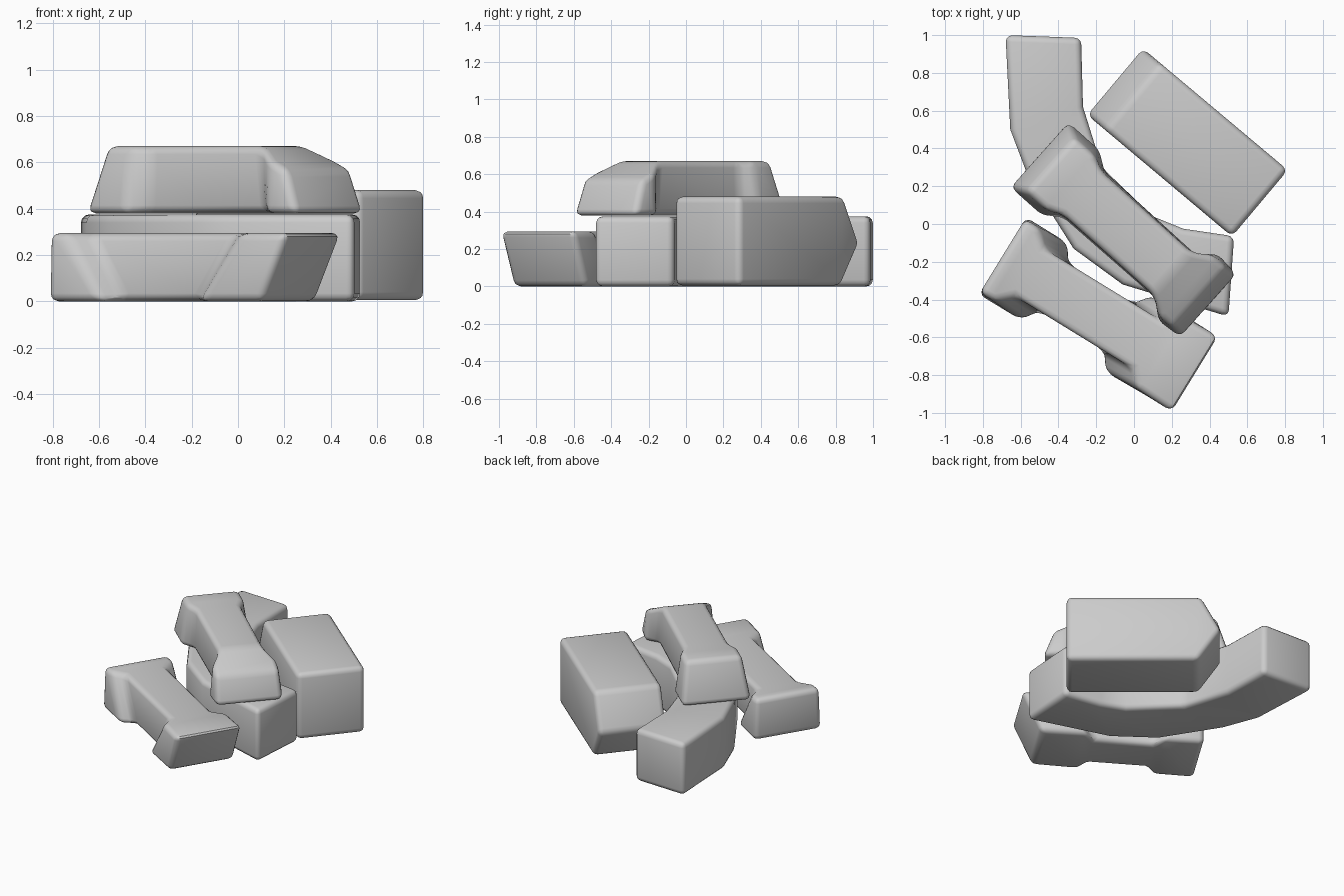
import bpy, bmesh, math
from mathutils import Vector

if "Cube" in bpy.data.objects:
    bpy.data.objects.remove(bpy.data.objects["Cube"])


def loft(name, sections, bevel):
    """Skin closed rings of points, cap the ends and round the edges."""
    bm = bmesh.new()
    rings = [[bm.verts.new(p) for p in s] for s in sections]
    n = len(rings[0])
    for r, s in zip(rings, rings[1:]):
        for i in range(n):
            j = (i + 1) % n
            bm.faces.new((r[i], r[j], s[j], s[i]))
    bm.faces.new(rings[0])
    bm.faces.new(rings[-1])
    bmesh.ops.recalc_face_normals(bm, faces=bm.faces)
    bm.normal_update()
    edges = [e for e in bm.edges if e.calc_face_angle(0) > math.radians(28)]
    bmesh.ops.bevel(bm, geom=edges, offset=bevel, segments=3, profile=0.5,
                    affect='EDGES', clamp_overlap=True)
    bmesh.ops.recalc_face_normals(bm, faces=bm.faces)
    mesh = bpy.data.meshes.new(name)
    bm.to_mesh(mesh)
    bm.free()
    ob = bpy.data.objects.new(name, mesh)
    bpy.context.collection.objects.link(ob)
    bpy.ops.object.select_all(action='DESELECT')
    ob.select_set(True)
    bpy.context.view_layer.objects.active = ob
    bpy.ops.object.shade_smooth_by_angle(angle=math.radians(40))
    return ob


def frame(dx, dy):
    """Map (along, across, z) to world for a part lying along (dx, dy)."""
    d = Vector((dx, dy, 0)).normalized()
    p = Vector((-d.y, d.x, 0))
    return lambda a, b, z: d * a + p * b + Vector((0, 0, z))


def bone(name, direction, centre, stations, bevel):
    """Station: along top, along bottom, half width top, bottom, z top, z bottom."""
    at = frame(*direction)
    loft(name, [[at(ab, centre - wb, zb), at(ab, centre + wb, zb),
                 at(at_, centre + wt, zt), at(at_, centre - wt, zt)]
                for at_, ab, wt, wb, zt, zb in stations], bevel)


# Large block with one pointed end
at = frame(0.766, -0.643)
profile = [(0.44, 0.005), (0.44, 0.48), (-0.44, 0.48), (-0.57, 0.23), (-0.42, 0.005)]
loft("large_block", [[at(a, b, z) for a, z in profile] for b in (0.283, 0.742)], 0.035)

# Curved block: left and right outline pairs
outline = [((-0.68, 1.0), (-0.28, 0.985)), ((-0.655, 0.5), (-0.27, 0.62)),
           ((-0.56, 0.25), (-0.17, 0.3)), ((-0.32, -0.13), (0.1, 0.04)),
           ((-0.06, -0.32), (0.26, -0.025)), ((0.5, -0.49), (0.53, -0.065))]
loft("curved_block", [[(*l, 0.0), (*r, 0.0), (*r, 0.375), (*l, 0.375)]
                      for l, r in outline], 0.035)

# Waisted block on the ground
bone("lower_waisted_block", (0.852, -0.523), -0.508, [
    (-0.505, -0.505, 0.23, 0.24, 0.295, 0.0),
    (-0.42, -0.235, 0.225, 0.24, 0.295, 0.0),
    (-0.34, -0.17, 0.148, 0.148, 0.295, 0.0),
    (0.40, 0.20, 0.148, 0.148, 0.295, 0.0),
    (0.47, 0.27, 0.225, 0.24, 0.295, 0.0),
    (0.70, 0.57, 0.235, 0.23, 0.295, 0.0)], 0.035)

# Waisted block resting on top, sloping down at one end
bone("upper_waisted_block", (0.746, -0.666), -0.06, [
    (-0.54, -0.625, 0.19, 0.235, 0.67, 0.38),
    (-0.40, -0.39, 0.19, 0.235, 0.67, 0.38),
    (-0.31, -0.31, 0.152, 0.165, 0.67, 0.38),
    (0.32, 0.36, 0.150, 0.158, 0.67, 0.38),
    (0.43, 0.43, 0.215, 0.24, 0.61, 0.38),
    (0.52, 0.59, 0.215, 0.225, 0.57, 0.38)], 0.035)
